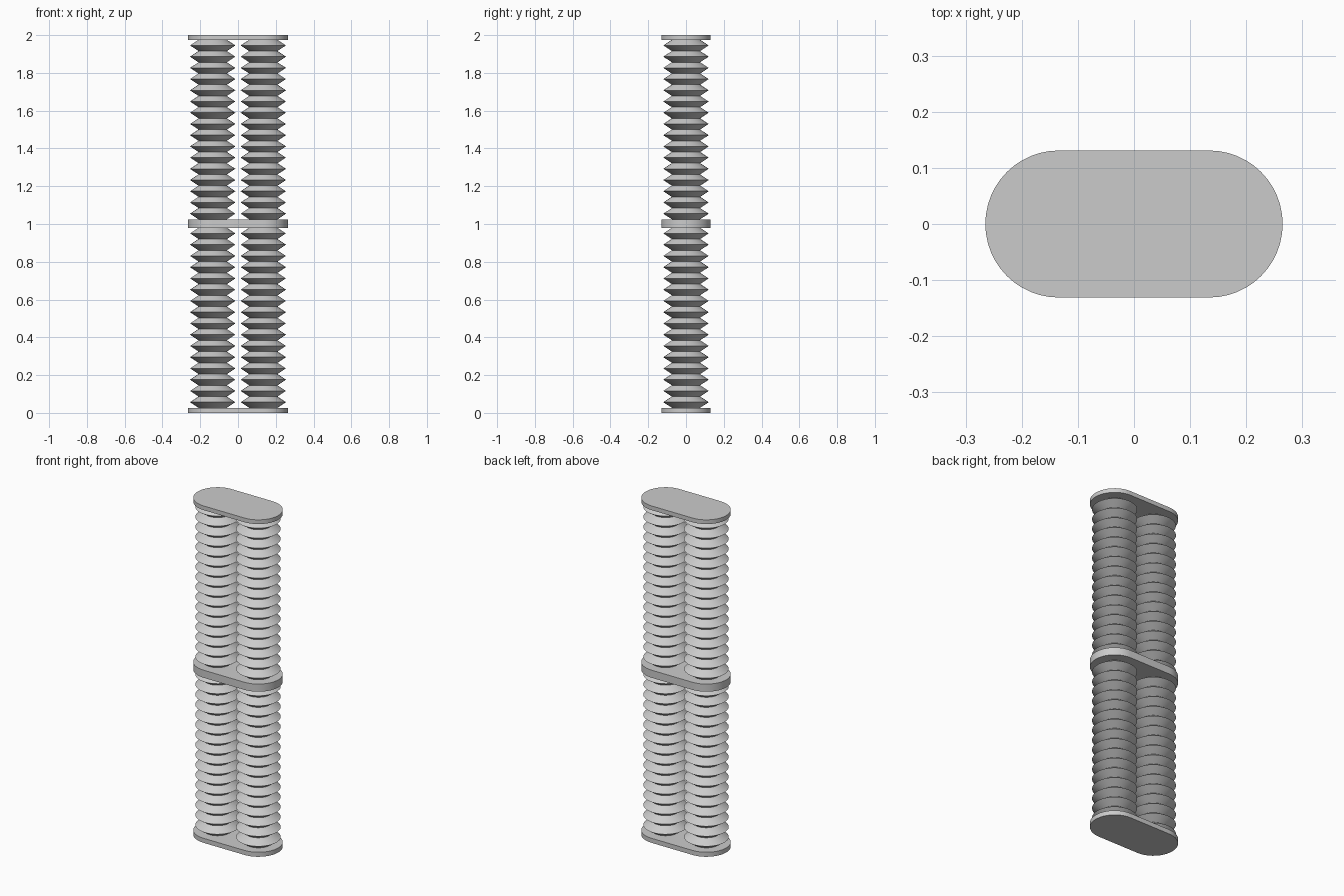
import bpy, bmesh
from math import sin, cos, pi, radians

old = bpy.data.objects.get("Cube")
if old:
    bpy.data.objects.remove(old)

grey = bpy.data.materials.new("light_grey")
grey.use_nodes = True
colour = (0.6, 0.6, 0.6, 1)
grey.diffuse_color = colour
grey.node_tree.nodes["Principled BSDF"].inputs["Base Color"].default_value = colour

SPACING = 0.134      # column centre distance from the middle
PLATE_R = 0.131
PEAK_R, VALLEY_R = 0.12, 0.075
FOLDS, SEGMENTS = 16, 48


def finish(name, bm):
    bmesh.ops.recalc_face_normals(bm, faces=bm.faces)
    mesh = bpy.data.meshes.new(name)
    bm.to_mesh(mesh)
    bm.free()
    mesh.materials.append(grey)
    obj = bpy.data.objects.new(name, mesh)
    bpy.context.collection.objects.link(obj)
    bpy.ops.object.select_all(action='DESELECT')
    obj.select_set(True)
    bpy.context.view_layer.objects.active = obj
    bpy.ops.object.shade_smooth_by_angle(angle=radians(30))


def plate(name, z0, z1):
    """Flat plate with two round ends."""
    bm = bmesh.new()
    outline = []
    for side, start in ((1, -pi / 2), (-1, pi / 2)):
        for i in range(SEGMENTS // 2 + 1):
            a = start + 2 * pi * i / SEGMENTS
            outline.append(bm.verts.new((side * SPACING + PLATE_R * cos(a), PLATE_R * sin(a), z0)))
    face = bm.faces.new(outline)
    new = bmesh.ops.extrude_face_region(bm, geom=[face])["geom"]
    top = [v for v in new if isinstance(v, bmesh.types.BMVert)]
    bmesh.ops.translate(bm, verts=top, vec=(0, 0, z1 - z0))
    if not face.is_valid or len(bm.faces) < len(outline) + 2:
        bm.faces.new(outline)
    finish(name, bm)


def bellows(name, x, z0, z1):
    """Zigzag column of stacked double cones."""
    bm = bmesh.new()
    rings = []
    for k in range(2 * FOLDS + 1):
        r = PEAK_R if k % 2 else VALLEY_R
        z = z0 + (z1 - z0) * k / (2 * FOLDS)
        rings.append([bm.verts.new((x + r * cos(2 * pi * i / SEGMENTS),
                                    r * sin(2 * pi * i / SEGMENTS), z))
                      for i in range(SEGMENTS)])
    for low, high in zip(rings, rings[1:]):
        for i in range(SEGMENTS):
            j = (i + 1) % SEGMENTS
            bm.faces.new((low[i], low[j], high[j], high[i]))
    bm.faces.new(rings[0])
    bm.faces.new(rings[-1])
    finish(name, bm)


# Plates
plate("bottom_plate", 0, 0.027)
plate("middle_plate", 0.98, 1.025)
plate("top_plate", 1.975, 2)

# Bellows columns
for side, x in (("left", SPACING), ("right", -SPACING)):
    bellows("lower_bellows_" + side, x, 0.027, 0.98)
    bellows("upper_bellows_" + side, x, 1.025, 1.975)
